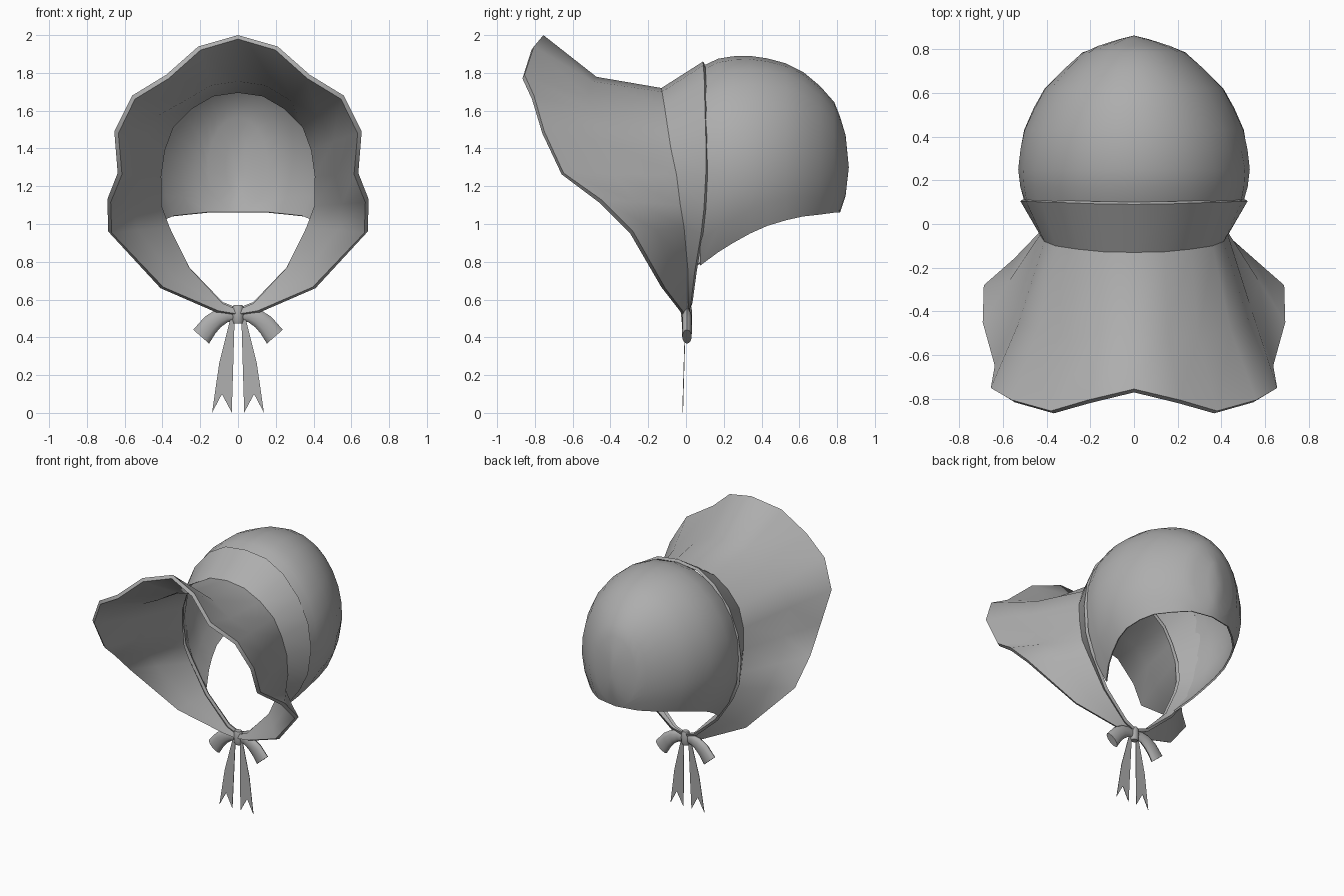
import bpy, bmesh
from math import sin, cos, pi, asin
from mathutils import Vector

if "Cube" in bpy.data.objects:
    bpy.data.objects.remove(bpy.data.objects["Cube"])

V = Vector
grey = bpy.data.materials.new("dark_grey_cloth")
grey.diffuse_color = (.42, .42, .42, 1)
grey.use_nodes = True
grey.node_tree.nodes["Principled BSDF"].inputs["Base Color"].default_value = grey.diffuse_color


def finish(name, bm, thick=0.0, angle=40):
    me = bpy.data.meshes.new(name)
    bm.to_mesh(me)
    bm.free()
    me.materials.append(grey)
    ob = bpy.data.objects.new(name, me)
    bpy.context.collection.objects.link(ob)
    bpy.ops.object.select_all(action='DESELECT')
    ob.select_set(True)
    bpy.context.view_layer.objects.active = ob
    if thick:
        m = ob.modifiers.new("thickness", 'SOLIDIFY')
        m.thickness, m.offset = thick, -1
        bpy.ops.object.modifier_apply(modifier=m.name)
    bpy.ops.object.shade_smooth_by_angle(angle=angle * pi / 180)
    return ob


def sheet(name, rows, thick):
    """Quad sheet through rows of points, facing away from the head's axis."""
    bm = bmesh.new()
    g = [[bm.verts.new(p) for p in r] for r in rows]
    for a, b in zip(g, g[1:]):
        for i in range(len(a) - 1):
            bm.faces.new((a[i], a[i + 1], b[i + 1], b[i]))
    bmesh.ops.remove_doubles(bm, verts=bm.verts, dist=0.0005)
    bm.normal_update()
    out = 0
    for f in bm.faces:
        c = f.calc_center_median()
        out += f.calc_area() * f.normal.dot(V((c.x, 0, c.z - 1.25)))
    if out < 0:
        bmesh.ops.reverse_faces(bm, faces=bm.faces)
    return finish(name, bm, thick)


def mirrored(half):
    """Left-to-right row from a right half that starts at the top centre."""
    return [V((-p[0], p[1], p[2])) for p in half[:0:-1]] + [V(p) for p in half]


# half outlines from top centre down to the chin
rim = [(0, -.755, 2), (.21, -.805, 1.94), (.38, -.855, 1.79), (.56, -.805, 1.68),
       (.655, -.75, 1.49), (.637, -.648, 1.27), (.692, -.45, 1.13),
       (.687, -.28, .96), (.41, -.11, .66), (.11, -.01, .53), (.015, 0, .515)]
seam = [(0, -.13, 1.72), (.14, -.127, 1.70), (.26, -.115, 1.63), (.36, -.10, 1.53),
        (.41, -.08, 1.40), (.43, -.05, 1.26), (.425, -.03, 1.10),
        (.38, -.01, .98), (.27, .01, .76), (.09, .012, .57), (.015, .01, .54)]
back = [(0, .09, 1.86), (.165, .092, 1.84), (.30, .097, 1.76), (.42, .10, 1.62),
        (.495, .105, 1.45), (.52, .105, 1.27), (.50, .095, 1.08),
        (.44, .08, .95), (.29, .045, .74), (.10, .025, .57), (.015, .02, .54)]

# flared brim, sagging a little at the top middle
sag = [.095, .08, .055, .035, .02, .01, 0, 0, 0, 0, 0]
mid = []
for r, s, d in zip(rim, seam, sag):
    p = V(s).lerp(V(r), .55)
    mid.append(p + V((-p.x, 0, 1.25 - p.z)).normalized() * d)
sheet("brim", [mirrored(rim), mirrored(mid), mirrored(seam)], .026)

# band between brim and crown
sheet("band", [mirrored(seam), mirrored(back)], .02)

# crown: arcs stacked front to back (y, half width, height up, depth down, bottom z)
arcs = [(.075, .495, .54, .66, .78), (.17, .52, .575, .63, .85),
        (.25, .53, .588, .60, .90), (.34, .522, .59, .59, .95),
        (.43, .505, .577, .57, .99), (.53, .46, .55, .545, 1.02),
        (.62, .41, .505, .49, 1.04), (.71, .32, .43, .42, 1.05),
        (.785, .235, .345, .325, 1.06), (.815, .165, .27, .24, 1.06),
        (.845, .07, .17, .15, 1.15), (.862, 0, 0, 0, 1.3)]
rows = []
for y, rx, up, dn, zb in arcs:
    low = asin(max(-1, (zb - 1.3) / dn)) if dn else -pi / 2
    row = []
    for i in range(19):
        a = low + (pi - 2 * low) * i / 18
        # lean the front arc back a little to follow the band
        yy = y + (.02 * sin(a) if y < .1 and a > 0 else 0)
        row.append(V((rx * cos(a), yy, 1.3 + sin(a) * (up if sin(a) > 0 else dn))))
    rows.append(row)
sheet("crown", rows, .012)


def tube(name, sections, sides=12):
    """Capped tube: each section is (centre, half-width vector, half depth in y)."""
    bm = bmesh.new()
    rings = []
    for c, w, d in sections:
        rings.append([bm.verts.new(V(c) + V(w) * cos(2 * pi * k / sides)
                      + V((0, d, 0)) * sin(2 * pi * k / sides)) for k in range(sides)])
    for a, b in zip(rings, rings[1:]):
        for k in range(sides):
            n = (k + 1) % sides
            bm.faces.new((a[k], a[n], b[n], b[k]))
    bm.faces.new(rings[0])
    bm.faces.new(rings[-1])
    bmesh.ops.recalc_face_normals(bm, faces=bm.faces)
    return finish(name, bm)


# bow loops and forked ribbon tails
top = [(.015, .55), (.06, .557), (.115, .547), (.175, .51), (.237, .44)]
bot = [(.015, .49), (.055, .48), (.09, .455), (.12, .42), (.153, .367)]
depth = [.014, .02, .026, .027, .025]
tail = [(.018, .50), (.04, .50), (.10, .26), (.137, .015), (.085, .10), (.033, .015), (.025, .26)]
for s, side in ((1, "right"), (-1, "left")):
    secs = []
    for t, b, d in zip(top, bot, depth):
        secs.append(((s * (t[0] + b[0]) / 2, .005, (t[1] + b[1]) / 2),
                     (s * (t[0] - b[0]) / 2, 0, (t[1] - b[1]) / 2), d))
    tube("bow_loop_" + side, secs)
    bm = bmesh.new()
    q = [bm.verts.new((s * x, -.02 + .03 * z, z if z > .02 else 0.002)) for x, z in tail]
    for f in ((0, 1, 2, 6), (6, 2, 4), (2, 3, 4), (6, 4, 5)):
        bm.faces.new([q[i] for i in f])
    bmesh.ops.recalc_face_normals(bm, faces=bm.faces)
    finish("ribbon_tail_" + side, bm, .004)

# knot
tube("bow_knot", [((0, .003, z), (r, 0, 0), r * .9) for z, r in
                  ((.472, .024), (.485, .03), (.52, .032), (.555, .03), (.57, .024))])
